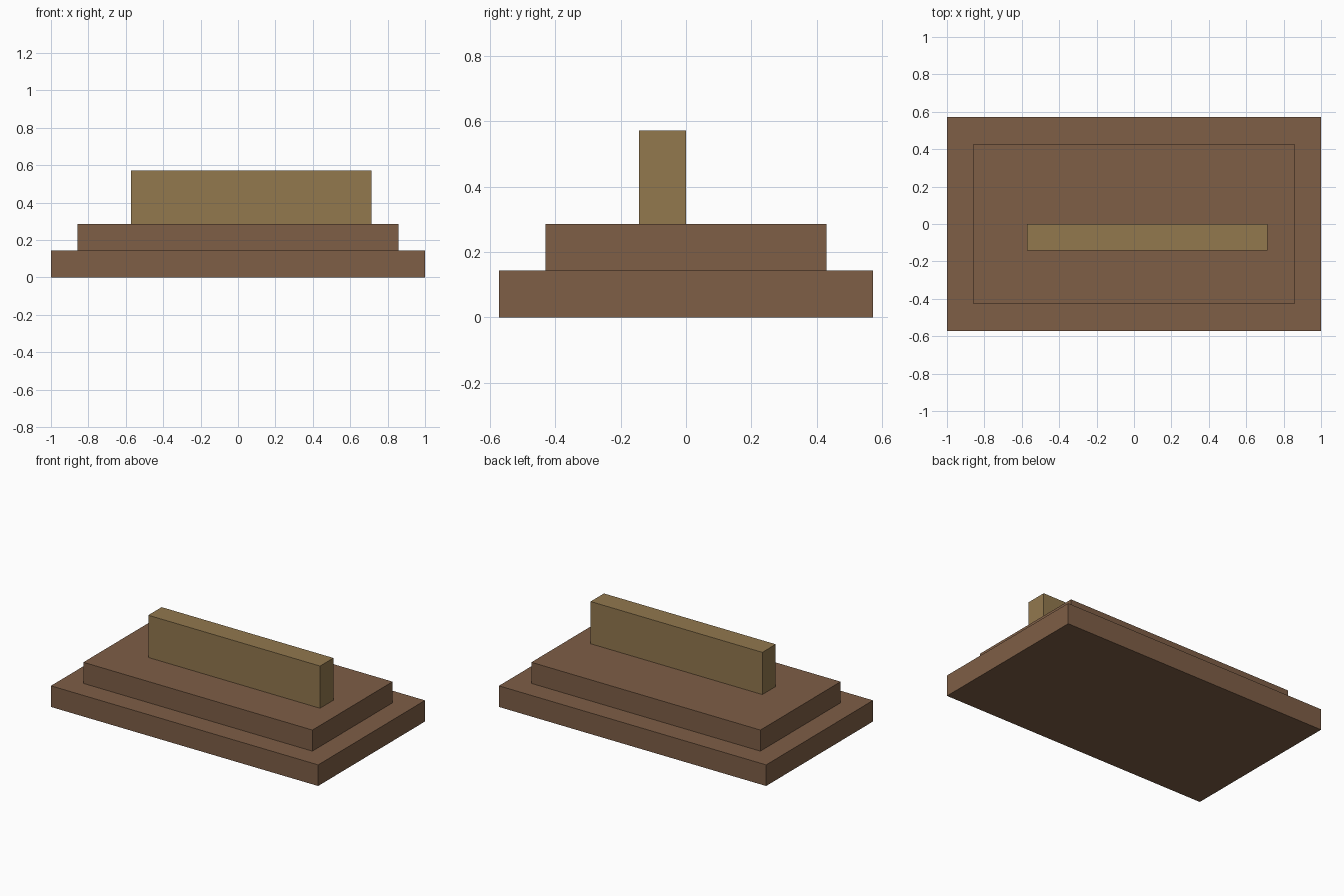
import bpy

default = bpy.data.objects.get("Cube")
if default:
    bpy.data.objects.remove(default, do_unlink=True)

U = 1 / 7  # one block unit


def make_material(name, rgb):
    mat = bpy.data.materials.new(name)
    mat.use_nodes = True
    colour = (*rgb, 1)
    mat.diffuse_color = colour
    mat.node_tree.nodes["Principled BSDF"].inputs["Base Color"].default_value = colour
    return mat


def block(name, low, high, mat):
    """Box between two corners given in block units."""
    centre = [(a + b) / 2 * U for a, b in zip(low, high)]
    bpy.ops.mesh.primitive_cube_add(size=1, location=centre)
    obj = bpy.context.object
    obj.name = obj.data.name = name
    obj.scale = [(b - a) * U for a, b in zip(low, high)]
    bpy.ops.object.transform_apply(location=False, rotation=False, scale=True)
    obj.data.materials.append(mat)
    return obj


brown = make_material("brown", (0.209, 0.112, 0.061))
tan = make_material("tan", (0.287, 0.188, 0.076))

# Stepped plinth
block("lower_step", (-7, -4, 0), (7, 4, 1), brown)
block("upper_step", (-6, -3, 1), (6, 3, 2), brown)

# Upright slab, set off centre
block("upright_slab", (-4, -1, 2), (5, 0, 4), tan)
